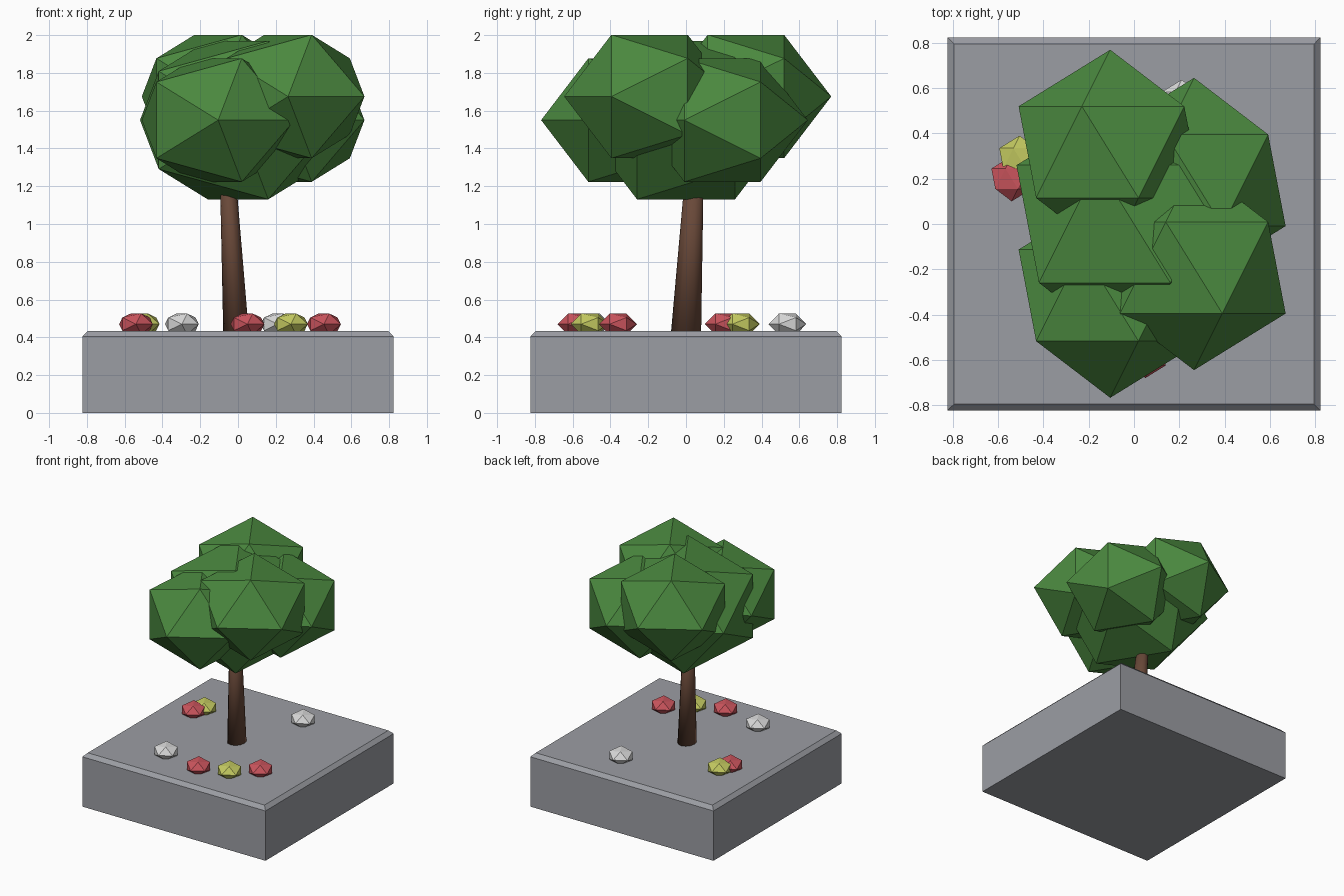
import bpy
import bmesh
from mathutils import Matrix, Vector

cube = bpy.data.objects.get("Cube")
if cube:
    bpy.data.objects.remove(cube, do_unlink=True)


def material(name, rgb):
    mat = bpy.data.materials.new(name)
    mat.use_nodes = True
    mat.diffuse_color = (*rgb, 1)
    mat.node_tree.nodes["Principled BSDF"].inputs["Base Color"].default_value = (*rgb, 1)
    return mat


stone = material("stone grey", (0.33, 0.34, 0.37))
leaf = material("leaf green", (0.07, 0.25, 0.05))
bark = material("bark brown", (0.14, 0.065, 0.04))
petals = {
    "red": material("petal red", (0.60, 0.09, 0.11)),
    "yellow": material("petal yellow", (0.56, 0.60, 0.12)),
    "white": material("petal white", (0.70, 0.70, 0.70)),
}


def finish(name, bm, mat, smooth=False):
    mesh = bpy.data.meshes.new(name)
    bm.to_mesh(mesh)
    bm.free()
    mesh.materials.append(mat)
    for face in mesh.polygons:
        face.use_smooth = smooth
    obj = bpy.data.objects.new(name, mesh)
    bpy.context.collection.objects.link(obj)
    return obj


def blob(name, centre, radius, squash, mat):
    """Twenty-sided ball with its poles along y, flattened in height."""
    bm = bmesh.new()
    bmesh.ops.create_icosphere(bm, subdivisions=1, radius=radius)
    shape = Matrix.Diagonal((1, 1, squash, 1)) @ Matrix.Rotation(1.5708, 4, "X")
    bm.transform(Matrix.Translation(centre) @ shape)
    return finish(name, bm, mat)


# Square base with a chamfered top rim
bm = bmesh.new()
bmesh.ops.create_cube(bm, size=1)
bm.transform(Matrix.Translation((0, 0, 0.217)) @ Matrix.Diagonal((1.648, 1.648, 0.434, 1)))
rim = [e for e in bm.edges if all(v.co.z > 0.4 for v in e.verts)]
bmesh.ops.bevel(bm, geom=rim, offset=0.029, segments=1, affect="EDGES")
finish("base", bm, stone)

# Leaning, tapered trunk
bm = bmesh.new()
bmesh.ops.create_cone(bm, cap_ends=True, segments=12, radius1=0.08, radius2=0.045, depth=1)
for v in bm.verts:
    t = v.co.z + 0.5
    v.co = Vector((v.co.x * 0.85 - 0.01 - 0.05 * t, v.co.y + 0.05 * t, 0.42 + 0.95 * t))
finish("trunk", bm, bark, smooth=True)

# Crown of overlapping leaf clumps
blob("crown_core", (0, 0, 1.55), 0.58, 0.85, leaf)
clumps = {
    "front_left": (0.265, -0.193, 1.675),
    "back_left": (0.265, 0.193, 1.55),
    "front_right": (-0.105, -0.315, 1.55),
    "back_right": (-0.105, 0.317, 1.675),
}
for place, centre in clumps.items():
    blob("crown_" + place, centre, 0.452, 0.85, leaf)

# Flowers scattered on the base
flowers = [
    ("red", -0.54, 0.2), ("yellow", -0.505, 0.29), ("white", -0.297, -0.5),
    ("red", 0.05, -0.58), ("yellow", 0.28, -0.51), ("red", 0.455, -0.36),
    ("white", 0.21, 0.537),
]
for i, (colour, x, y) in enumerate(flowers):
    blob(f"flower_{colour}_{i + 1}", (x, y, 0.47), 0.1, 0.66, petals[colour])
